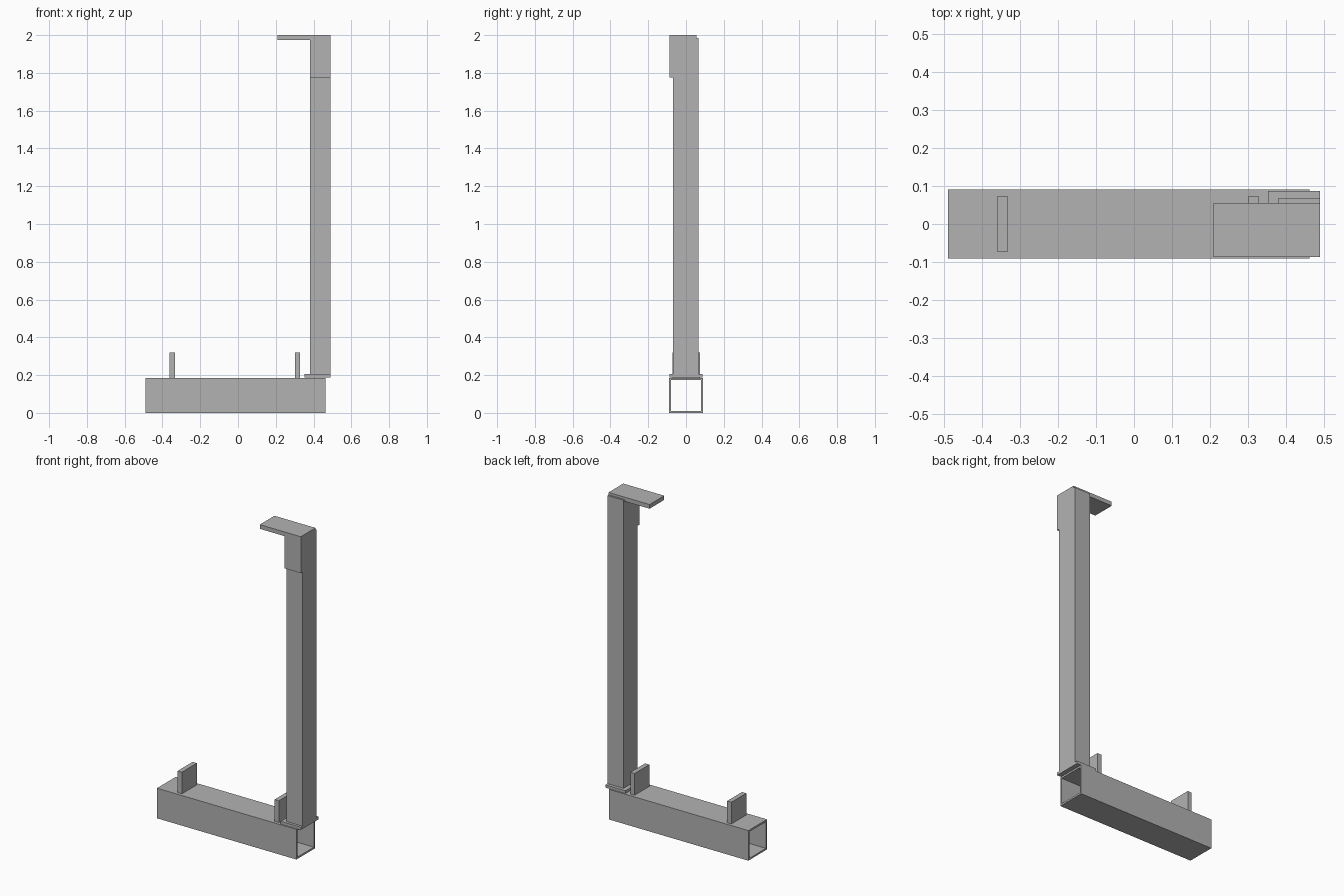
import bpy
import bmesh

# Remove the default cube
cube = bpy.data.objects.get("Cube")
if cube:
    bpy.data.objects.remove(cube, do_unlink=True)

# Single grey metal colour
GREY = (0.448, 0.448, 0.448, 1.0)
metal = bpy.data.materials.new("grey metal")
metal.use_nodes = True
metal.diffuse_color = GREY
metal.node_tree.nodes["Principled BSDF"].inputs["Base Color"].default_value = GREY


def finish(name, bm):
    bmesh.ops.recalc_face_normals(bm, faces=bm.faces)
    mesh = bpy.data.meshes.new(name)
    bm.to_mesh(mesh)
    bm.free()
    mesh.materials.append(metal)
    obj = bpy.data.objects.new(name, mesh)
    bpy.context.collection.objects.link(obj)
    return obj


def box(name, xs, ys, zs):
    """Box spanning the given ranges on each axis."""
    bm = bmesh.new()
    bmesh.ops.create_cube(bm, size=1)
    for v in bm.verts:
        v.co = [r[0] if c < 0 else r[1] for c, r in zip(v.co, (xs, ys, zs))]
    return finish(name, bm)


def tube_x(name, xs, ys, zs, wall):
    """Square tube along x, open at both ends."""
    def ring(x, inset):
        y0, y1 = ys[0] + inset, ys[1] - inset
        z0, z1 = zs[0] + inset, zs[1] - inset
        return [bm.verts.new((x, y, z))
                for y, z in ((y0, z0), (y1, z0), (y1, z1), (y0, z1))]

    bm = bmesh.new()
    # Outer skin, far rim, inner skin and near rim form one closed loop
    loops = [ring(xs[0], 0), ring(xs[1], 0), ring(xs[1], wall), ring(xs[0], wall)]
    for a, b in zip(loops, loops[1:] + loops[:1]):
        for i in range(4):
            j = (i + 1) % 4
            bm.faces.new((a[i], a[j], b[j], b[i]))
    return finish(name, bm)


# Hollow base beam
tube_x("base_beam", (-0.49, 0.463), (-0.091, 0.091), (0, 0.186), 0.011)

# Upright tabs on top of the beam
for name, x in (("right_tab", -0.347), ("left_tab", 0.315)):
    box(name, (x - 0.0145, x + 0.0145), (-0.072, 0.073), (0.186, 0.32))

# Foot plate and column
POST_X = (0.38, 0.49)
box("foot_plate", (0.353, 0.49), (-0.087, 0.087), (0.188, 0.205))
box("column", POST_X, (-0.07, 0.067), (0.205, 1.985))

# Head bracket: front plate and overhanging shelf
box("bracket_front", POST_X, (-0.087, -0.07), (1.775, 1.974))
box("bracket_shelf", (0.21, 0.49), (-0.087, 0.056), (1.974, 2.0))
